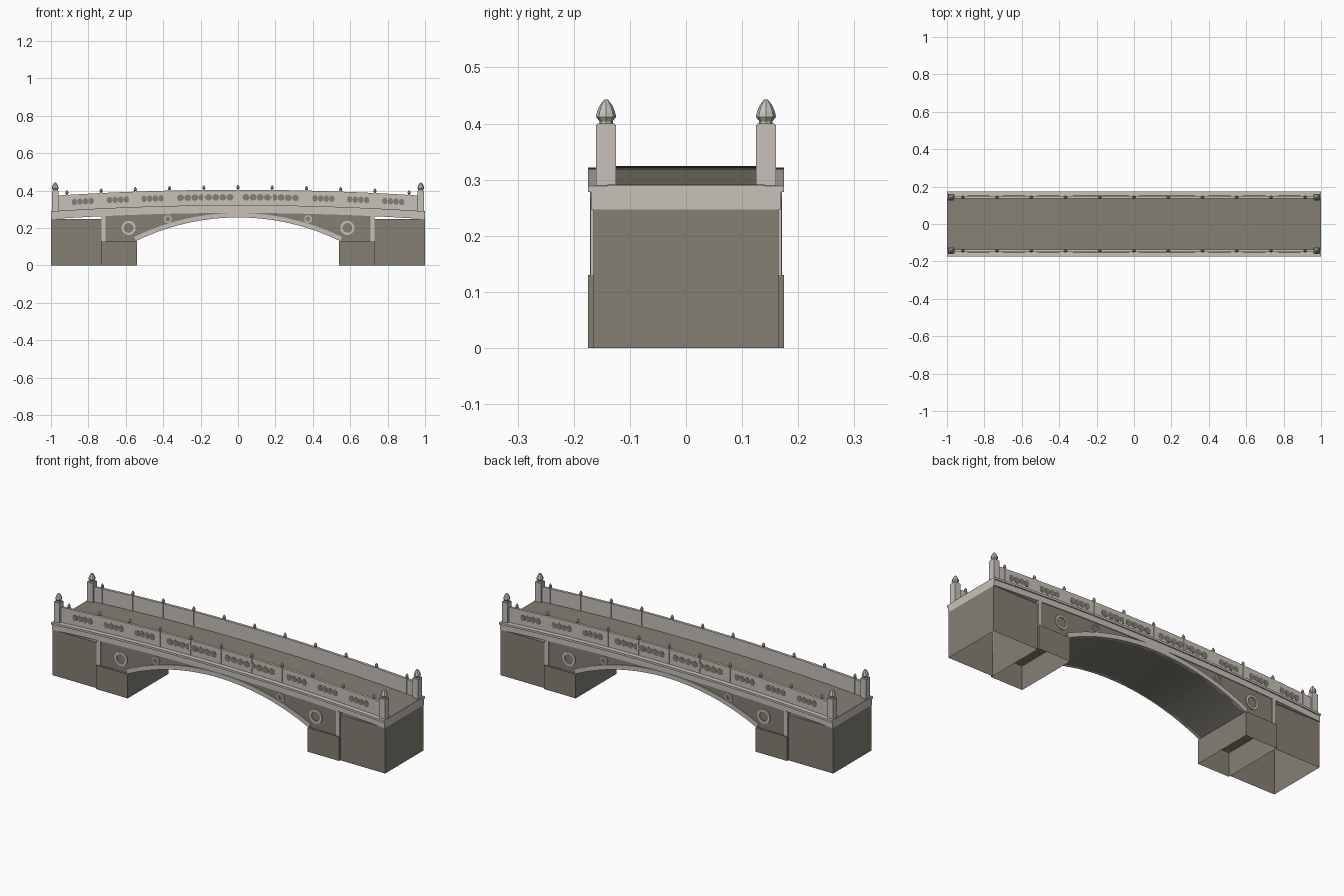
import bpy, bmesh, math
from mathutils import Matrix, Vector

cube = bpy.data.objects.get("Cube")
if cube:
    bpy.data.objects.remove(cube)


def material(name, rgb):
    m = bpy.data.materials.new(name)
    m.use_nodes = True
    m.diffuse_color = (*rgb, 1)
    m.node_tree.nodes["Principled BSDF"].inputs["Base Color"].default_value = (*rgb, 1)
    return m


DARK = material("dark stone", (0.235, 0.216, 0.175))
LIGHT = material("pale stone", (0.57, 0.54, 0.49))


def finish(name, bm, mat):
    bmesh.ops.recalc_face_normals(bm, faces=bm.faces)
    me = bpy.data.meshes.new(name)
    bm.to_mesh(me)
    bm.free()
    me.materials.append(mat)
    ob = bpy.data.objects.new(name, me)
    bpy.context.collection.objects.link(ob)
    return ob


def box(name, x, y, z, mat, open_bottom=False):
    bm = bmesh.new()
    bmesh.ops.create_cube(bm, size=1)
    for v in bm.verts:
        v.co = [r[0] if c < 0 else r[1] for c, r in zip(v.co, (x, y, z))]
    if open_bottom:
        low = [f for f in bm.faces if all(v.co.z == z[0] for v in f.verts)]
        bmesh.ops.recalc_face_normals(bm, faces=bm.faces)
        bmesh.ops.delete(bm, geom=low, context="FACES")
    return finish(name, bm, mat)


def strip(name, lower, upper, y0, y1, mat):
    """Solid between two x-z lines, running from y0 to y1."""
    bm = bmesh.new()
    rows = [[bm.verts.new((p[0], y, p[1])) for p in line]
            for line, y in ((lower, y0), (upper, y0), (upper, y1), (lower, y1))]
    for k in range(4):
        a, b = rows[k], rows[(k + 1) % 4]
        for i in range(len(lower) - 1):
            bm.faces.new((a[i], a[i + 1], b[i + 1], b[i]))
    for i in (0, -1):
        bm.faces.new([r[i] for r in rows])
    return finish(name, bm, mat)


def lathe(name, profile, x, y, z, mat, sides=8):
    bm = bmesh.new()
    rings = []
    for r, h in profile:
        rings.append([bm.verts.new((x + r * math.cos(a), y + r * math.sin(a), z + h))
                      for a in (math.tau * i / sides for i in range(sides))])
    for a, b in zip(rings, rings[1:]):
        for i in range(sides):
            j = (i + 1) % sides
            bm.faces.new((a[i], a[j], b[j], b[i]))
    bm.faces.new(rings[0])
    bm.faces.new(rings[-1])
    return finish(name, bm, mat)


def disc(bm, x, y, z, rx, rz, depth, sides):
    turn = Matrix.Rotation(math.pi / 2, 4, "X")
    size = Matrix.Diagonal((rx, 1, rz, 1))
    bmesh.ops.create_cone(bm, cap_ends=True, segments=sides, radius1=1, radius2=1,
                          depth=depth, matrix=Matrix.Translation((x, y, z)) @ size @ turn)


def stone_ring(name, x, y, z, outer, inner, depth):
    bm = bmesh.new()
    n = 20
    loops = []
    for r, d in ((outer, -depth), (outer, depth), (inner, depth), (inner, -depth)):
        loops.append([bm.verts.new((x + r * math.cos(a), y + d, z + r * math.sin(a)))
                      for a in (math.tau * i / n for i in range(n))])
    for k in range(4):
        a, b = loops[k], loops[(k + 1) % 4]
        for i in range(n):
            j = (i + 1) % n
            bm.faces.new((a[i], a[j], b[j], b[i]))
    return finish(name, bm, LIGHT)


def deck_z(x):
    return 0.323 - 0.033 * x * x


# Arch circle
SPAN, SPRING, CROWN = 0.545, 0.13, 0.256
RISE = CROWN - SPRING
RADIUS = (SPAN ** 2 + RISE ** 2) / (2 * RISE)
SWEEP = math.asin(SPAN / RADIUS)


def arc(offset, n=28):
    r = RADIUS + offset
    return [(r * math.sin(a), CROWN - RADIUS + r * math.cos(a))
            for a in (SWEEP * (2 * i / n - 1) for i in range(n + 1))]


def deck_line(offset, half=1.0, n=32):
    xs = [half * (2 * i / n - 1) for i in range(n + 1)]
    return [(x, deck_z(x) + offset) for x in xs]


# Spandrel walls and arch soffit as one body
soffit = [(-0.73, SPRING)] + arc(0) + [(0.73, SPRING)]
strip("arch_body", soffit, [(x, deck_z(x) - 0.04) for x, z in soffit], -0.165, 0.165, DARK)

# Deck slab, projecting lip and roadway
strip("deck_slab", deck_line(-0.043), deck_line(-0.004), -0.169, 0.169, LIGHT)
strip("deck_lip", deck_line(-0.012), deck_line(-0.001), -0.175, 0.175, LIGHT)
strip("roadway", deck_line(-0.002), deck_line(0.001), -0.14, 0.14, DARK)

# Abutments, footings and pilasters at both ends
for side, label in ((-1, "right"), (1, "left")):
    def span(a, b):
        return sorted((side * a, side * b))
    box(f"abutment_{label}", span(0.73, 1), (-0.165, 0.165), (0, 0.247), DARK, True)
    box(f"footing_{label}", span(0.54, 0.73), (-0.175, 0.175), (0, SPRING), DARK, True)

FINIAL = [(0.012, 0), (0.012, 0.004), (0.018, 0.012), (0.016, 0.021),
          (0.011, 0.033), (0.003, 0.043)]
SMALL = [(0.005, 0), (0.0085, 0.007), (0.007, 0.014), (0.002, 0.022)]
POSTS = [0.183 * i for i in range(-5, 6)]

for f, face in ((-1, "front"), (1, "back")):
    def depth(a, b):
        return sorted((f * a, f * b))

    # Arch ring and parapet
    strip(f"arch_ring_{face}", arc(0), arc(0.024), *depth(0.155, 0.171), LIGHT)
    strip(f"parapet_{face}", deck_line(-0.002, 0.97), deck_line(0.081, 0.97),
          *depth(0.136, 0.150), LIGHT)

    # Parapet posts with small finials
    for i, x in enumerate(POSTS):
        top = deck_z(x) + 0.084
        box(f"parapet_post_{face}_{i}", (x - 0.005, x + 0.005), depth(0.134, 0.152),
            (deck_z(x), top), LIGHT)
        lathe(f"small_finial_{face}_{i}", SMALL, x, f * 0.143, top, LIGHT)

    # Dark oval insets on the outside of each parapet panel
    bm = bmesh.new()
    for s in (-1, 1):
        for centre, pitch in ((0.1, 0.038), (0.25, 0.038), (0.457, 0.03),
                              (0.642, 0.03), (0.83, 0.03)):
            for k in range(4):
                x = s * (centre + (k - 1.5) * pitch)
                disc(bm, x, f * 0.150, deck_z(x) + 0.041, pitch * 0.5, 0.018, 0.003, 8)
    finish(f"parapet_ovals_{face}", bm, DARK)

    for s, label in ((-1, "right"), (1, "left")):
        # End pillars
        box(f"end_pillar_{face}_{label}", sorted((s * 0.96, s * 0.995)), depth(0.125, 0.16),
            (deck_z(1) - 0.004, 0.397), LIGHT)
        box(f"pillar_cap_{face}_{label}", sorted((s * 0.962, s * 0.993)), depth(0.127, 0.158),
            (0.397, 0.4), LIGHT)
        lathe(f"pillar_finial_{face}_{label}", FINIAL, s * 0.9775, f * 0.1425, 0.4, LIGHT)
        # Spandrel trim
        box(f"pilaster_{face}_{label}", sorted((s * 0.708, s * 0.73)), depth(0.16, 0.17),
            (SPRING, deck_z(0.73) - 0.04), LIGHT)
        stone_ring(f"large_ring_{face}_{label}", s * 0.585, f * 0.165, 0.2, 0.038, 0.026, 0.005)
        stone_ring(f"small_ring_{face}_{label}", s * 0.375, f * 0.165, 0.247, 0.021, 0.014, 0.005)
